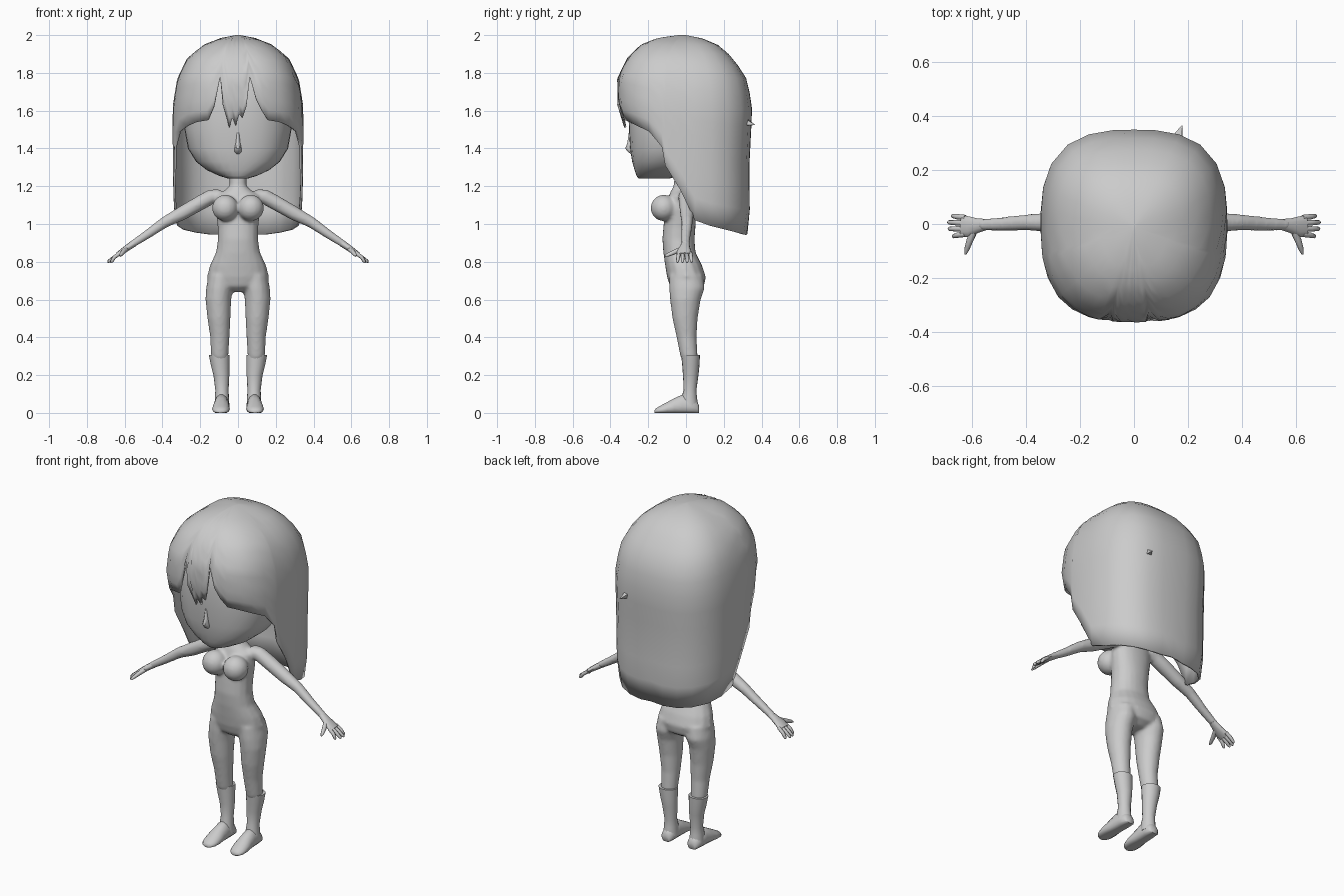
import bpy, bmesh, math
from mathutils import Vector, Matrix

if "Cube" in bpy.data.objects:
    bpy.data.objects.remove(bpy.data.objects["Cube"])


def lerp_table(tab, k):
    """Interpolate rows (key, a, b, ...) with ascending keys."""
    if k <= tab[0][0]:
        return tab[0][1:]
    for p, q in zip(tab, tab[1:]):
        if k <= q[0]:
            f = (k - p[0]) / (q[0] - p[0])
            return tuple(a + (b - a) * f for a, b in zip(p[1:], q[1:]))
    return tab[-1][1:]


def flat_ring(z, cx, hx, yf, yb, n=20, p=2.0):
    """Horizontal super-ellipse ring."""
    cy, hy, out = (yf + yb) / 2, (yb - yf) / 2, []
    for i in range(n):
        a = 2 * math.pi * i / n
        dx, dy = math.cos(a), math.sin(a)
        r = (abs(dx / hx) ** p + abs(dy / hy) ** p) ** (-1 / p)
        out.append(Vector((cx + dx * r, cy + dy * r, z)))
    return out


def tube_rings(path, s=1, n=12):
    """Rings along a path of (x, y, z, radius_side, radius_up), mirrored by s."""
    pts = [Vector((q[0] * s, q[1], q[2])) for q in path]
    rings = []
    for i, q in enumerate(path):
        t = (pts[min(i + 1, len(pts) - 1)] - pts[max(i - 1, 0)]).normalized()
        side = (Vector((0, 1, 0)) - t * t.y).normalized()
        up = t.cross(side)
        rings.append([pts[i] + side * q[3] * math.cos(a) + up * q[4] * math.sin(a)
                      for a in (2 * math.pi * k / n for k in range(n))])
    return rings


def loft(bm, rings, caps=True):
    rows = [[bm.verts.new(v) for v in r] for r in rings]
    n = len(rows[0])
    faces = [bm.faces.new((a[i], a[(i + 1) % n], b[(i + 1) % n], b[i]))
             for a, b in zip(rows, rows[1:]) for i in range(n)]
    if caps:
        faces += [bm.faces.new(rows[0]), bm.faces.new(rows[-1])]
    bmesh.ops.recalc_face_normals(bm, faces=faces)


def finish(bm, name, angle=50):
    me = bpy.data.meshes.new(name)
    bm.to_mesh(me)
    bm.free()
    ob = bpy.data.objects.new(name, me)
    bpy.context.collection.objects.link(ob)
    bpy.ops.object.select_all(action='DESELECT')
    ob.select_set(True)
    bpy.context.view_layer.objects.active = ob
    bpy.ops.object.shade_smooth_by_angle(angle=math.radians(angle))
    return ob


# Body: torso, bust, arms and legs fused into one skin
TORSO = [(1.28, .045, -.06, .03), (1.2, .045, -.065, .03), (1.175, .075, -.08, .04),
         (1.15, .12, -.09, .045), (1.08, .12, -.11, .05), (.98, .107, -.12, .05),
         (.92, .106, -.125, .045), (.85, .117, -.12, .05), (.78, .15, -.11, .085),
         (.72, .165, -.1, .105), (.67, .14, -.085, .095), (.64, .05, -.05, .05)]
LEG = [(.73, .09, .065, -.09, .09), (.66, .098, .071, -.09, .1), (.6, .104, .068, -.085, .078),
       (.5, .101, .061, -.072, .062), (.4, .096, .051, -.05, .056), (.3, .097, .046, -.03, .062),
       (.26, .093, .038, -.01, .055)]
ARM = [(.09, .0, 1.155, .04, .03), (.14, 0, 1.145, .042, .04), (.2, .003, 1.112, .042, .04),
       (.3, .006, 1.055, .038, .038), (.39, .006, 1.008, .031, .03), (.48, .0, .945, .027, .024),
       (.57, -.004, .886, .022, .019)]
bm = bmesh.new()
loft(bm, [flat_ring(z, 0, hx, yf, yb, p=2.2) for z, hx, yf, yb in TORSO])
for s in (1, -1):
    loft(bm, [flat_ring(z, cx * s, hx, yf, yb) for z, cx, hx, yf, yb in LEG])
    loft(bm, tube_rings(ARM, s))
    bmesh.ops.create_uvsphere(bm, u_segments=16, v_segments=10, radius=.07,
                              matrix=Matrix.Translation((.068 * s, -.118, 1.085)))
body = finish(bm, "body")
rm = body.modifiers.new("fuse", 'REMESH')
rm.mode, rm.voxel_size, rm.use_smooth_shade = 'VOXEL', .009, True
sm = body.modifiers.new("soften", 'SMOOTH')
sm.factor, sm.iterations = .5, 7

# Hands: palm, four fingers and thumb
PALM = [(.55, -.002, .898, .021, .018), (.58, -.006, .878, .027, .017),
        (.61, -.01, .857, .038, .015), (.638, -.008, .838, .04, .012)]
FINGERS = [(.024, .03, .676), (.003, .006, .69), (-.018, -.018, .688), (-.038, -.045, .672)]
bm = bmesh.new()
for s in (1, -1):
    loft(bm, tube_rings(PALM, s))
    for y0, y1, x in FINGERS:
        loft(bm, tube_rings([(.625, y0, .846, .01, .01), (.655, (y0 + y1) / 2, .824, .01, .01),
                             (x - .004, y1, .802, .008, .008), (x, y1, .796, .003, .003)], s, 8))
    loft(bm, tube_rings([(.59, -.02, .868, .014, .013), (.608, -.06, .852, .013, .012),
                         (.62, -.095, .837, .01, .009), (.625, -.112, .83, .004, .004)], s, 8))
finish(bm, "hands")

# Socks and feet
SOCK = [(.306, .099, .055, -.025, .074), (.25, .094, .049, -.02, .071), (.2, .088, .042, -.016, .066),
        (.12, .085, .035, -.012, .055), (.08, .085, .037, -.025, .058), (.03, .085, .04, -.03, .066)]
FOOT = [(.07, .02, .035), (.06, .034, .06), (.02, .039, .09), (-.02, .04, .098), (-.06, .043, .08),
        (-.1, .047, .058), (-.14, .042, .036), (-.158, .03, .025), (-.166, .012, .015)]
bm = bmesh.new()
for s in (1, -1):
    loft(bm, [flat_ring(z, cx * s, hx, yf, yb, 16) for z, cx, hx, yf, yb in SOCK])
finish(bm, "socks")
bm = bmesh.new()
for s in (1, -1):
    rings = []
    for y, w, h in FOOT:
        ring = []
        for i in range(14):
            a = 2 * math.pi * i / 14
            zc = h * .35
            z = zc + math.sin(a) * (h - zc if math.sin(a) > 0 else zc * 1.4)
            ring.append(Vector((s * (.087 - y * .03) + w * math.cos(a), y, max(z, 0))))
        rings.append(ring)
    loft(bm, rings)
finish(bm, "feet")

# Head with wide jaw
HEAD = [(1.24, .05, -.25, -.09), (1.255, .1, -.262, -.03), (1.285, .165, -.272, .03),
        (1.33, .222, -.285, .1), (1.4, .265, -.296, .2), (1.5, .283, -.302, .25),
        (1.6, .285, -.305, .27), (1.75, .255, -.29, .25), (1.86, .19, -.22, .19), (1.93, .08, -.1, .09)]
bm = bmesh.new()
loft(bm, [flat_ring(z, 0, hx, yf, yb, 28, 2.5) for z, hx, yf, yb in HEAD])
finish(bm, "head")

# Nose: small tapered ridge
NOSE = [(1.365, .008, -.285, -.27), (1.385, .02, -.312, -.27), (1.4, .018, -.324, -.27),
        (1.43, .012, -.312, -.28), (1.49, .006, -.302, -.29)]
bm = bmesh.new()
loft(bm, [flat_ring(z, 0, hx, yf, yb, 10) for z, hx, yf, yb in NOSE])
finish(bm, "nose")

# Hair: shell whose lower edge height changes with the angle from the front
SHAPE = [(.94, .305, .3, .322), (.97, .325, .3, .333), (1.05, .34, .3, .338), (1.3, .345, .31, .335),
         (1.5, .346, .325, .345), (1.55, .346, .338, .348), (1.63, .345, .364, .35),
         (1.77, .322, .362, .322), (1.88, .268, .305, .255), (1.95, .18, .23, .175),
         (1.985, .09, .14, .09), (2.0, .01, .03, .01)]
FRINGE = [(-26, 1.55), (-20, 1.62), (-15, 1.78), (-12, 1.63), (-8, 1.51), (-5, 1.56), (-2, 1.52),
          (1, 1.58), (4, 1.56), (7, 1.62), (10, 1.78), (15, 1.66), (20, 1.6), (26, 1.55)]
SIDE = [(36, 1.54), (46, 1.52), (58, 1.49), (69, 1.41), (72, 1.31), (85, 1.18), (98, 1.02),
        (112, .99), (126, .97), (140, .955), (153, .945), (167, .942)]
edge = [(-a, z) for a, z in reversed(SIDE)] + FRINGE + SIDE + [(180, .95)]
ROWS = 13
rings = []
for i in range(ROWS + 1):
    ring = []
    for deg, low in edge:
        z = 2.0 - (2.0 - low) * (i / ROWS) ** 1.6
        hx, yf, yb = lerp_table(SHAPE, z)
        dx, dy = math.sin(math.radians(deg)), -math.cos(math.radians(deg))
        hy = yf if dy < 0 else yb
        r = (abs(dx / hx) ** 2.8 + abs(dy / hy) ** 2.8) ** (-1 / 2.8)
        ring.append(Vector((dx * r, dy * r - .01 * max(0, (z - 1.7) / .3), z)))
    rings.append(ring)
bm = bmesh.new()
loft(bm, rings, caps=False)
bm.faces.new([v for v in bm.verts][:len(edge)])
bmesh.ops.recalc_face_normals(bm, faces=bm.faces)
hair = finish(bm, "hair", 60)
sol = hair.modifiers.new("thickness", 'SOLIDIFY')
sol.thickness, sol.offset = .012, -1

# Stray tuft at the back of the hair
bm = bmesh.new()
loft(bm, tube_rings([(.16, .31, 1.54, .03, .025), (.178, .365, 1.525, .002, .002)], 1, 4))
finish(bm, "hair_tuft", 20)
